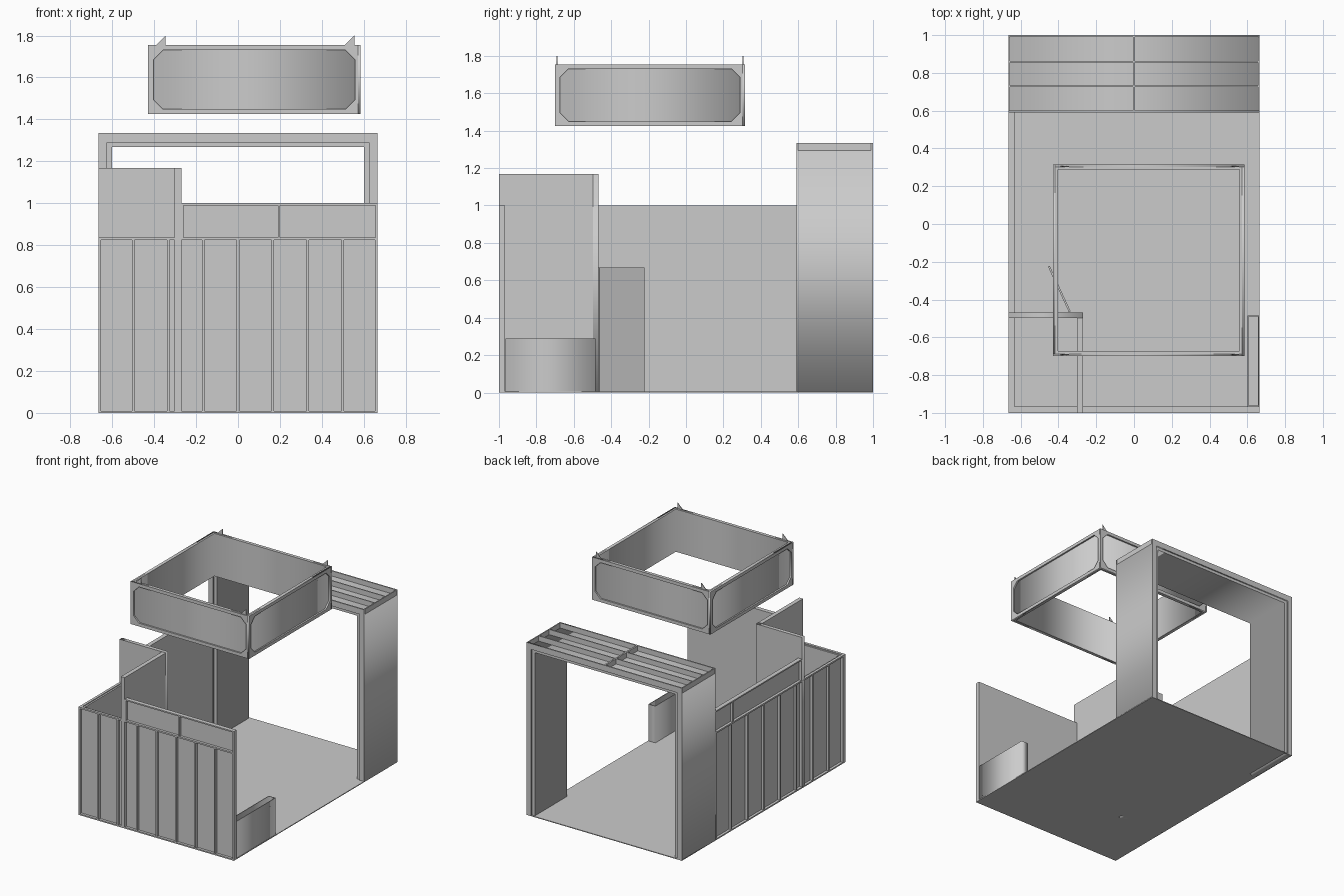
import bpy, math
from mathutils import Matrix, Vector

if "Cube" in bpy.data.objects:
    bpy.data.objects.remove(bpy.data.objects["Cube"])


def link(name, mesh):
    ob = bpy.data.objects.new(name, mesh)
    bpy.context.scene.collection.objects.link(ob)
    return ob


def box(name, x, y, z):
    """Box from (min, max) ranges."""
    verts = [(a, b, c) for a in x for b in y for c in z]
    faces = [(0, 1, 3, 2), (4, 6, 7, 5), (0, 4, 5, 1), (2, 3, 7, 6), (0, 2, 6, 4), (1, 5, 7, 3)]
    me = bpy.data.meshes.new(name)
    me.from_pydata(verts, [], faces)
    return link(name, me)


def plate(name, loops, depth, matrix):
    """Filled outline with holes, extruded from 0 to depth, then placed."""
    cu = bpy.data.curves.new(name, 'CURVE')
    cu.dimensions = '2D'
    cu.fill_mode = 'BOTH'
    cu.extrude = depth / 2
    for pts in loops:
        sp = cu.splines.new('POLY')
        sp.points.add(len(pts) - 1)
        for p, (u, v) in zip(sp.points, pts):
            p.co = (u, v, 0, 1)
        sp.use_cyclic_u = True
    tmp = link(name + "_curve", cu)
    bpy.context.view_layer.update()
    dg = bpy.context.evaluated_depsgraph_get()
    me = bpy.data.meshes.new_from_object(tmp.evaluated_get(dg))
    bpy.data.objects.remove(tmp)
    me.transform(matrix @ Matrix.Translation((0, 0, depth / 2)))
    return link(name, me)


def rect(u0, u1, v0, v1):
    return [(u0, v0), (u1, v0), (u1, v1), (u0, v1)]


def octagon(u, v, c):
    return [(-u + c, -v), (u - c, -v), (u, -v + c), (u, v - c),
            (u - c, v), (-u + c, v), (-u, v - c), (-u, -v + c)]


def upright(y):
    """Local xy becomes world xz, depth runs towards -y."""
    return Matrix.Translation((0, y, 0)) @ Matrix.Rotation(math.pi / 2, 4, 'X')


W, L, T, REC, RIB = 0.665, 1.0, 0.033, 0.02, 0.012

# floor
box("floor", (-W, W), (-L, L), (0, 0.006))

# rear arch: core with a slightly wider opening on both end faces
def arch_outline(side, top, roof):
    return [(-W, 0), (-side, 0), (-side, top), (side, top), (side, 0), (W, 0), (W, roof), (-W, roof)]

roof = 1.295
plate("arch_core", [arch_outline(0.6, 1.268, roof)], 0.39, upright(0.99))
for n, y in (("front", 0.6), ("back", 1.0)):
    plate("arch_edge_" + n, [arch_outline(0.625, 1.29, 1.335)], 0.01, upright(y))
# roof trays: side rims, centre rib, two long ribs
for n, x in (("left", (-W, -W + 0.008)), ("centre", (-0.006, 0.006)), ("right", (W - 0.008, W))):
    box("roof_rib_" + n, x, (0.6, 0.99), (roof, 1.335))
for i, y in enumerate((0.73, 0.86)):
    box(f"roof_long_rib_{i}", (-W, W), (y - 0.004, y + 0.004), (roof, 1.335))

# front wall with ribbed face and raised counter part
def front_bar(name, x, z):
    return box(name, x, (-L, -L + REC), z)

box("front_wall", (-W, W), (-L + REC, -L + T), (0, 0.83))
box("front_wall_top", (-0.27, W), (-L + REC, -L + T), (0.83, 1.0))
for i in range(9):
    x = max(-W, min(W - RIB, -W + i * 2 * W / 8 - RIB / 2))
    front_bar(f"front_rib_{i}", (x, x + RIB), (0, 0.83))
front_bar("front_mid_rail", (-W, W), (0.824, 0.836))
front_bar("front_base_rail", (-W, W), (0, 0.01))
front_bar("front_top_rail", (-0.27, W), (0.99, 1.0))
for i, x in enumerate((-0.27, 0.19, W - 0.01)):
    front_bar(f"front_top_rib_{i}", (x, x + 0.01), (0.836, 0.99))

# left wall with the same treatment
def left_bar(name, y, z):
    return box(name, (-W, -W + REC), y, z)

Y0, Y1 = -L, 0.59
box("left_wall", (-W + REC, -W + T), (Y0 + REC, Y1), (0, 0.83))
box("left_wall_top", (-W + REC, -W + T), (-0.47, Y1), (0.83, 1.0))
for i in range(1, 9):
    y = min(Y1 - RIB, Y0 + i * (Y1 - Y0) / 8 - RIB / 2)
    left_bar(f"left_rib_{i}", (y, y + RIB), (0, 0.83))
left_bar("left_mid_rail", (Y0 + REC, Y1), (0.824, 0.836))
left_bar("left_base_rail", (Y0 + REC, Y1), (0, 0.01))
left_bar("left_top_rail", (-0.47, Y1), (0.99, 1.0))
for i, y in enumerate((-0.47, 0.37, Y1 - 0.01)):
    left_bar(f"left_top_rib_{i}", (y, y + 0.01), (0.836, 0.99))

# storage closet in the front left corner, with doorway and open door
plate("closet_back_wall", [[(-W, 0), (-0.605, 0), (-0.605, 0.67), (-0.345, 0.67), (-0.345, 0),
                            (-0.27, 0), (-0.27, 1.167), (-W, 1.167)]], 0.03, upright(-0.468))
box("closet_side_wall", (-0.302, -0.27), (-L, -0.498), (0, 1.167))
door = box("closet_door", (0, 0.265), (-0.005, 0.005), (0.004, 0.668))
door.location = (-0.34, -0.465, 0)
door.rotation_euler.z = math.atan2(0.24, -0.11)

# low open bin on the right side
plate("side_bin", [rect(0.602, 0.662, -0.966, -0.485), rect(0.607, 0.657, -0.961, -0.49)],
      0.284, Matrix.Translation((0, 0, 0.006)))

# hanging square sign: ring core plus chamfered frames on each face
cx, cy, half, z0, z1 = 0.0775, -0.1925, 0.507, 1.425, 1.755
inner, core = half - 0.026, half - 0.012
plate("sign_ring", [rect(-core, core, -core, core), rect(-inner, inner, -inner, inner)],
      z1 - z0, Matrix.Translation((cx, cy, z0)))
centre = Matrix.Translation((cx, cy, (z0 + z1) / 2))
hz = (z1 - z0) / 2
for i in range(4):
    turn = centre @ Matrix.Rotation(i * math.pi / 2, 4, 'Z')
    # each frame butts against the next one at a corner
    plate(f"sign_frame_{i}", [rect(-half, core, -hz, hz), octagon(half - 0.026, hz - 0.025, 0.045)],
          half - core, turn @ upright(-core))

# triangular hanging tabs
for i, y in enumerate((-0.688, 0.307)):
    for j, x in enumerate((-0.39, 0.51)):
        plate(f"hanging_tab_{i}_{j}", [[(x, z1), (x + 0.045, z1), (x + 0.045, z1 + 0.045)]],
              0.005, upright(y))
